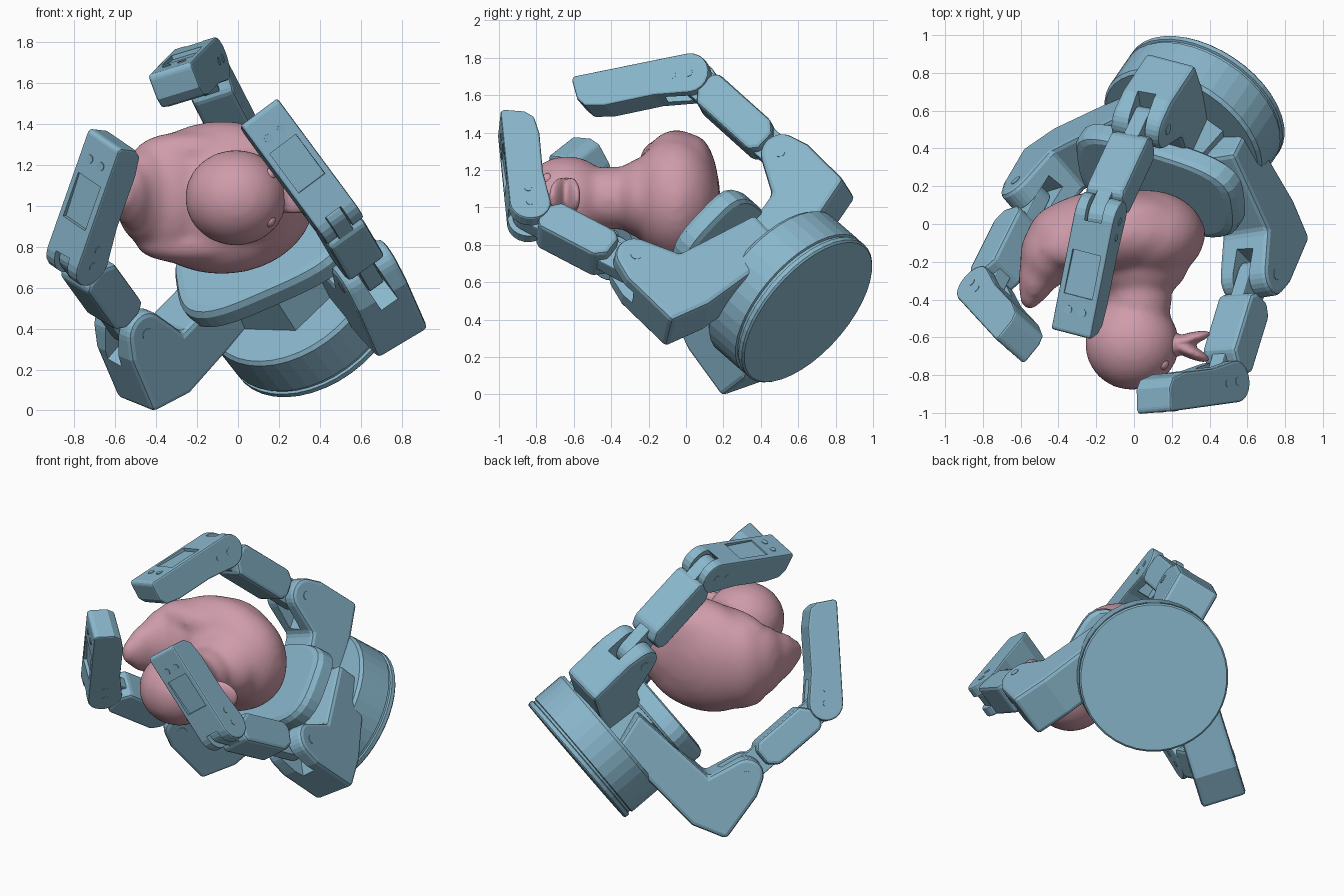
import bpy, bmesh, math
from mathutils import Vector as V, Matrix

if "Cube" in bpy.data.objects:
    bpy.data.objects.remove(bpy.data.objects["Cube"])


def paint(name, rgb):
    m = bpy.data.materials.new(name)
    m.diffuse_color = (*rgb, 1)
    m.use_nodes = True
    m.node_tree.nodes["Principled BSDF"].inputs["Base Color"].default_value = m.diffuse_color
    return m


BLUE = paint("hand_blue", (0.25, 0.47, 0.60))
PINK = paint("toy_pink", (0.62, 0.33, 0.40))


def finish(bm, name, mat):
    bmesh.ops.recalc_face_normals(bm, faces=bm.faces)
    me = bpy.data.meshes.new(name)
    bm.to_mesh(me)
    bm.free()
    me.materials.append(mat)
    ob = bpy.data.objects.new(name, me)
    bpy.context.collection.objects.link(ob)
    return ob


def prism(name, pts, o, ex, ey, ez, width, bevel=0.02):
    """Extrude a 2D outline lying in the ex/ey plane, centred across ez."""
    bm = bmesh.new()
    lo, hi = [[bm.verts.new(o + ex * a + ey * b + ez * (s * width / 2)) for a, b in pts]
              for s in (-1, 1)]
    n = len(pts)
    bm.faces.new(lo)
    bm.faces.new(hi)
    for i in range(n):
        j = (i + 1) % n
        bm.faces.new((lo[i], lo[j], hi[j], hi[i]))
    ob = finish(bm, name, BLUE)
    if bevel:
        m = ob.modifiers.new("bevel", 'BEVEL')
        m.width, m.segments, m.angle_limit = bevel, 2, math.radians(35)
    return ob


def rect(a0, a1, b0, b1):
    return [(a0, b0), (a1, b0), (a1, b1), (a0, b1)]


def arc(cx, cy, r, t0, t1, n=10):
    return [(cx + r * math.cos(math.radians(t0 + (t1 - t0) * i / n)),
             cy + r * math.sin(math.radians(t0 + (t1 - t0) * i / n))) for i in range(n + 1)]


def cut(ob, cutter):
    cutter.hide_render = True
    cutter.display_type = 'WIRE'
    m = ob.modifiers.new("cut", 'BOOLEAN')
    m.operation, m.object, m.solver = 'DIFFERENCE', cutter, 'EXACT'


# Hand frame: base centre and palm direction
C = V((0.385, 0.653, 0.44))
N = V((-0.46, -0.67, 0.585)).normalized()
PALM = C + N * 0.38
GRIP = V((-0.05, -0.4, 1.05))
U = V((-0.1, 0.695, 0.716))
U = (U - N * U.dot(N)).normalized()
W = N.cross(U)


def rings(name, profile, shape, n, mat=BLUE):
    """Stack of closed rings along the palm axis: (scale, height) pairs."""
    bm = bmesh.new()
    rows = []
    for s, h in profile:
        row = []
        for i in range(n):
            t = 2 * math.pi * i / n
            r = s * shape(t)
            row.append(bm.verts.new(C + N * h + U * (r * math.cos(t)) + W * (r * math.sin(t))))
        rows.append(row)
    bm.faces.new(rows[0])
    bm.faces.new(rows[-1])
    for a, b in zip(rows, rows[1:]):
        for i in range(n):
            j = (i + 1) % n
            bm.faces.new((a[i], a[j], b[j], b[i]))
    return finish(bm, name, mat)


def palm_outline(t):
    """Rounded oblong, shorter on the side of the upper finger."""
    c, s = math.cos(t), math.sin(t)
    return ((abs(c) / (.23 if c > 0 else .34)) ** 3.5
            + (abs(s) / (.46 if s > 0 else .50)) ** 3.5) ** (-1 / 3.5)


# Round base with a groove near the back, pedestal, and oblong palm plate
rings("base_disc", [(.46, 0), (.47, .01), (.47, .035), (.458, .04), (.458, .055), (.47, .06),
                    (.47, .27), (.455, .29)], lambda t: 1, 40)
rings("palm_pedestal", [(.31, .27), (.25, .54)], lambda t: 1, 6)
rings("palm_plate", [(.95, .52), (1, .535), (1, .61), (.96, .64), (.88, .65)],
      palm_outline, 60)


def finger(tag, E, J1, J2, T, h):
    E, J1, J2, T, h = map(V, (E, J1, J2, T, h))

    def frame(d, away):
        d = d.normalized()
        k = (h - d * h.dot(d)).normalized()
        o = k.cross(d)
        return (d, o if o.dot(away) > 0 else -o, k)

    # Bent arm from the base to the first hinge
    e1, e2, k = frame(J1 - E, PALM - E)
    L = (J1 - E).length
    a, b = (PALM - E).dot(e1), (PALM - E).dot(e2)
    pts = [(a - .13, b), (-.04, .12), (0, -.11), (L - .08, -.13)]
    pts += arc(L, 0, .11, -80, 60) + [(L - .13, .20), (a + .13, b)]
    arm = prism(tag + "_arm", pts, E, e1, e2, k, .29, .025)

    # Middle link: narrow tongue with a boxy housing
    d, o, k2 = frame(J2 - J1, J1 - GRIP)
    M = (J2 - J1).length
    prism(tag + "_link_tongue", arc(0, 0, .085, 90, 270) + arc(M, 0, .085, -90, 90),
          J1, d, o, k2, .085, .006)
    prism(tag + "_link_housing", [(.13, -.06), (.17, -.10), (M - .14, -.10), (M - .09, -.04),
                                  (M - .09, .07), (M - .12, .10), (.19, .10), (.13, .05)],
          J1, d, o, k2, .215, .022)
    cut(arm, prism("arm_slot_cutter", rect(-.10, .24, -.19, .19), J1, d, o, k2, .10, 0))

    # Fingertip: rounded hinge end tapering to a blunt tip
    f, q, k3 = frame(T - J2, J2 - GRIP)
    F = (T - J2).length
    tip = prism(tag + "_tip", arc(0, 0, .11, 90, 270) + [
        (.2, -.095), (F - .16, -.11), (F - .05, -.095), (F - .01, -.05),
        (F + .01, .06), (F, .08)], J2, f, q, k3, .225, .03)
    cut(tip, prism("tip_slot_cutter", rect(-.28, .095, -.18, .18), J2, d, o, k2, .095, 0))
    cut(tip, prism("tip_recess_cutter", rect(.19, .43, .08, .15), J2, f, q, k3, .16, 0))

    # Hinge pins and screws
    for nm, P, x, y, z, r, w in (("_pin_a", J1, e1, e2, k, .03, .296),
                                 ("_pin_b", J2, f, q, k3, .022, .23),
                                 ("_pin_c", J2 + f * .09, f, q, k3, .02, .23)):
        prism(tag + nm, arc(0, 0, r, 0, 330, 11), P, x, y, z, w, 0)
    for s in (-1, 1):
        prism(tag + "_tip_screw", arc(0, 0, .022, 0, 330, 11),
              J2 + f * (F - .12) + q * .075 + k3 * (s * .04), f, k3, q, .03, 0)


finger("upper_finger", (.21, .80, 1.02), (.05, .535, 1.245), (-.18, .04, 1.69),
       (-.31, -.57, 1.595), (.93, -.15, .29))
finger("right_finger", (.765, -.01, .38), (.63, -.285, .675), (.46, -.84, .965),
       (.10, -.92, 1.455), (.82, .07, .57))
finger("left_finger", (-.42, .34, .085), (-.535, .125, .41), (-.785, -.375, .755),
       (-.605, -.615, 1.325), (.68, -.60, -.42))


def blob(name, balls, voxel, smooth):
    """Merge ellipsoids (centre, radii, turn about z) into one soft skin."""
    bm = bmesh.new()
    for c, r, turn in balls:
        mx = (Matrix.Translation(c) @ Matrix.Rotation(math.radians(turn), 4, 'Z')
              @ Matrix.Diagonal((*r, 1)))
        bmesh.ops.create_icosphere(bm, subdivisions=4, radius=1, matrix=mx)
    ob = finish(bm, name, PINK)
    m = ob.modifiers.new("skin", 'REMESH')
    m.mode, m.voxel_size, m.use_smooth_shade = 'VOXEL', voxel, True
    m = ob.modifiers.new("soften", 'SMOOTH')
    m.factor, m.iterations = .5, smooth
    return ob


# Toy bird lying on its side in the grip: head towards -y, bill towards +x
blob("bird_body", [
    ((-.08, -.05, 1.04), (.46, .235, .375), 0),
    ((.07, -.06, 1.05), (.305, .24, .325), 0),
    ((-.04, .04, 1.05), (.34, .14, .34), 0),
    ((.03, -.21, 1.05), (.26, .19, .22), 0),
    ((.03, -.40, 1.05), (.17, .20, .17), 0),
    ((-.01, -.635, 1.04), (.25, .245, .235), 0),
    ((-.34, -.09, 1.04), (.23, .21, .31), 0),
    ((-.45, -.15, 1.05), (.15, .20, .24), -12),
    ((-.50, -.24, 1.05), (.105, .19, .17), -14),
    ((-.535, -.31, 1.05), (.07, .15, .11), -10),
    ((-.18, -.10, .81), (.32, .14, .10), 6),
    ((-.18, -.10, 1.27), (.32, .14, .10), 6)], .022, 12)
blob("bird_bill", [
    ((.275, -.665, 1.06), (.135, .036, .10), -25),
    ((.275, -.615, 1.06), (.135, .034, .10), 16),
    ((.20, -.64, 1.06), (.07, .07, .10), 0)], .012, 3)
for z in (.93, 1.15):
    blob("bird_eye", [((.15, -.74, z), (.035, .035, .035), 0)], .01, 1)
